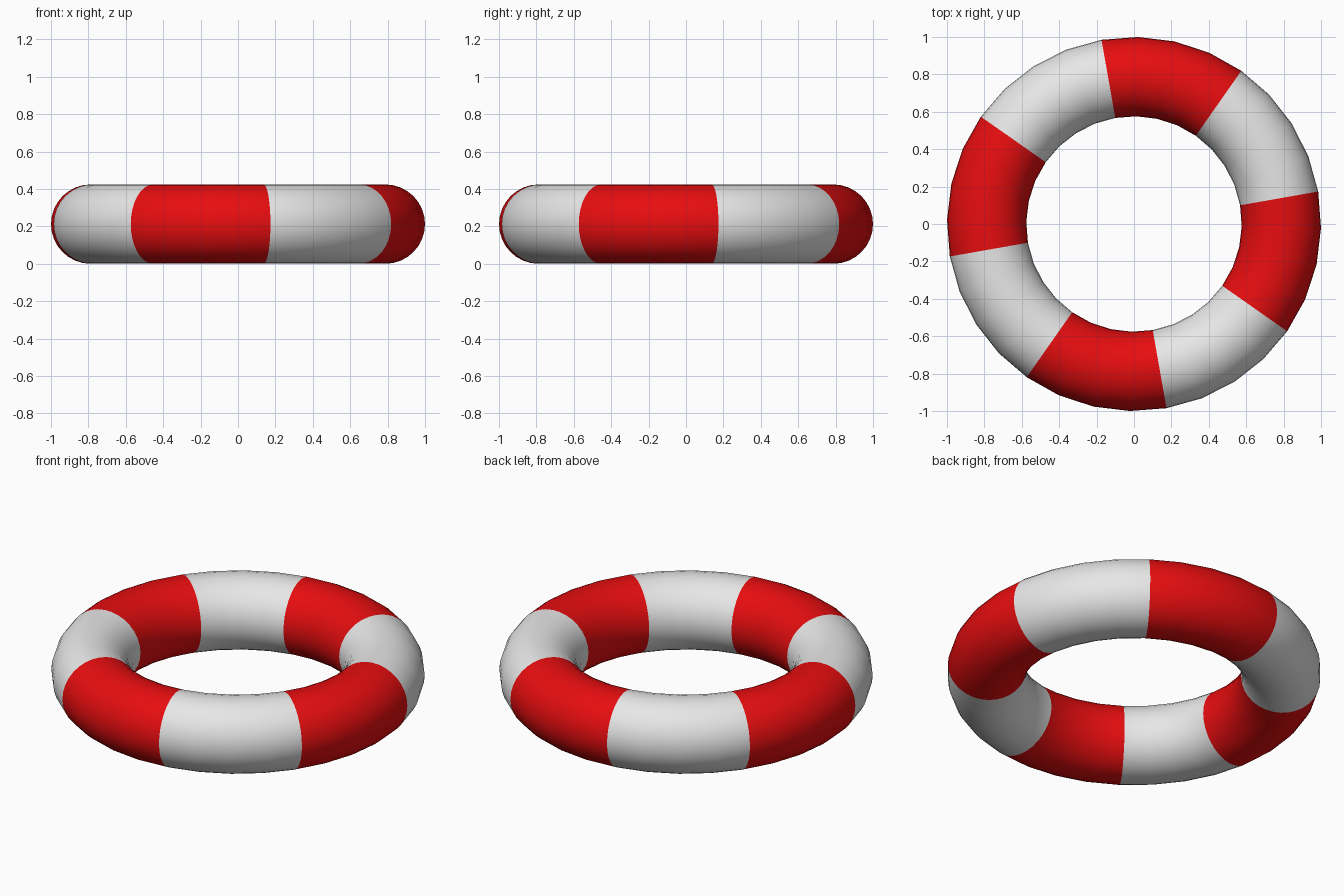
import bpy, bmesh, math

if "Cube" in bpy.data.objects:
    bpy.data.objects.remove(bpy.data.objects["Cube"])

R, r = 0.788, 0.212        # ring radius, tube radius
SEG, SIDES = 32, 32        # 32 segments: 8 bands of 4
OFFSET = math.radians(10)


def material(name, col):
    m = bpy.data.materials.new(name)
    m.diffuse_color = (*col, 1)
    m.use_nodes = True
    m.node_tree.nodes["Principled BSDF"].inputs["Base Color"].default_value = m.diffuse_color
    return m


# Lifebuoy ring
bm = bmesh.new()
rings = []
for i in range(SEG):
    a = OFFSET + 2 * math.pi * i / SEG
    ring = []
    for j in range(SIDES):
        b = 2 * math.pi * j / SIDES
        d = R + r * math.cos(b)
        ring.append(bm.verts.new((d * math.cos(a), d * math.sin(a), r + r * math.sin(b))))
    rings.append(ring)

# Alternating white and red bands, four segments each
for i in range(SEG):
    p, q = rings[i], rings[(i + 1) % SEG]
    for j in range(SIDES):
        k = (j + 1) % SIDES
        f = bm.faces.new((p[j], q[j], q[k], p[k]))
        f.material_index = (i // 4) % 2
        f.smooth = True

mesh = bpy.data.meshes.new("lifebuoy_ring")
bm.to_mesh(mesh)
bm.free()
mesh.materials.append(material("white", (0.8, 0.8, 0.8)))
mesh.materials.append(material("red", (0.8, 0.004, 0.005)))
bpy.context.collection.objects.link(bpy.data.objects.new("lifebuoy_ring", mesh))
